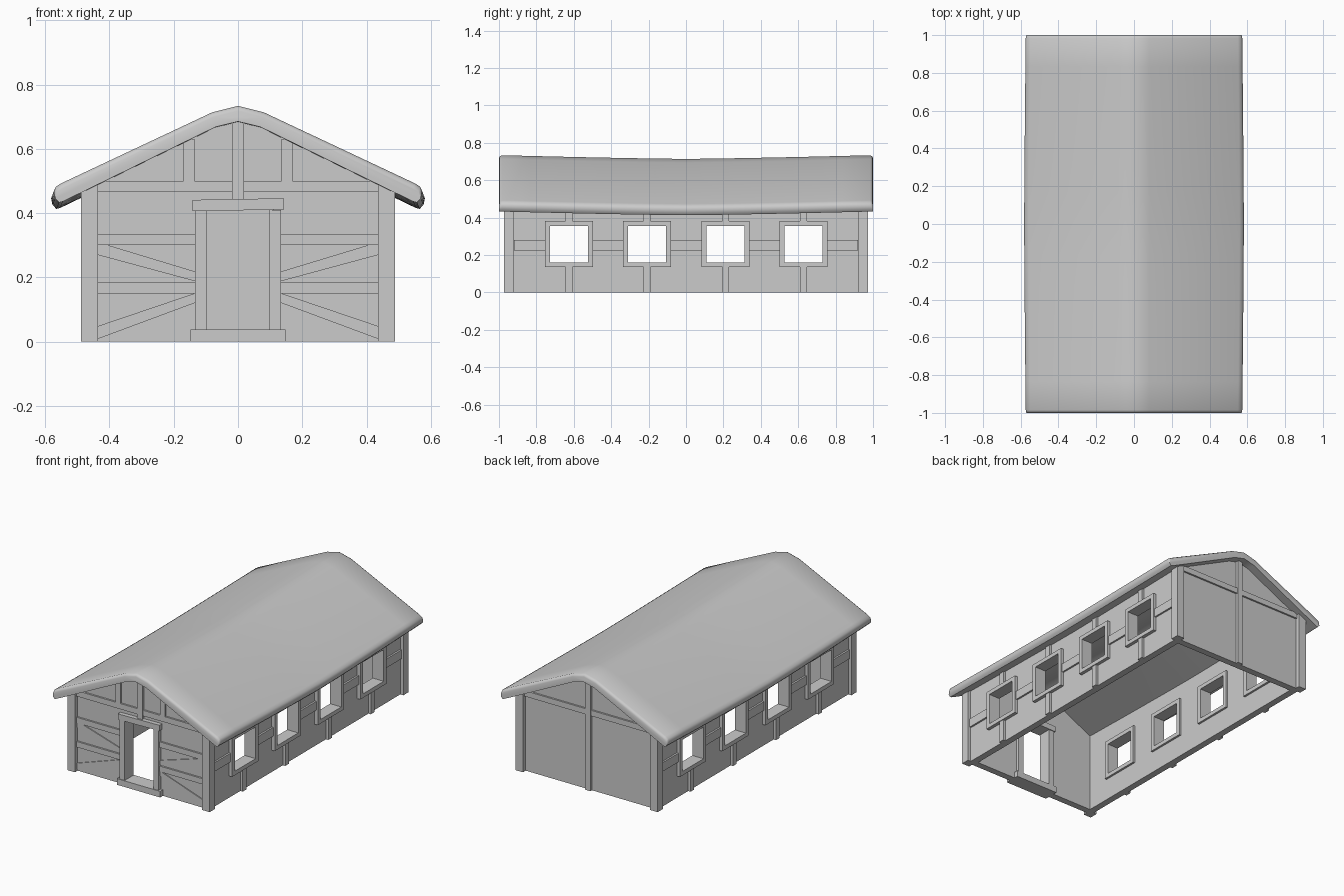
import bpy, bmesh, math

if "Cube" in bpy.data.objects:
    bpy.data.objects.remove(bpy.data.objects["Cube"], do_unlink=True)

GREY = (0.6, 0.6, 0.6, 1)
mat = bpy.data.materials.new("plain grey")
mat.use_nodes = True
mat.diffuse_color = GREY
mat.node_tree.nodes["Principled BSDF"].inputs["Base Color"].default_value = GREY


def finish(name, bm):
    bmesh.ops.recalc_face_normals(bm, faces=bm.faces)
    me = bpy.data.meshes.new(name)
    bm.to_mesh(me)
    bm.free()
    me.materials.append(mat)
    ob = bpy.data.objects.new(name, me)
    bpy.context.collection.objects.link(ob)
    return ob


def prism(name, outline, y0, y1):
    """Extrude an (x, z) outline from y0 to y1."""
    bm = bmesh.new()
    face = bm.faces.new([bm.verts.new((x, y0, z)) for x, z in outline])
    ext = bmesh.ops.extrude_face_region(bm, geom=[face])
    verts = [v for v in ext["geom"] if isinstance(v, bmesh.types.BMVert)]
    bmesh.ops.translate(bm, vec=(0, y1 - y0, 0), verts=verts)
    return finish(name, bm)


def box(name, x0, x1, y0, y1, z0, z1):
    return prism(name, [(x0, z0), (x1, z0), (x1, z1), (x0, z1)], y0, y1)


def apply_modifiers(ob):
    bpy.context.view_layer.update()
    me = bpy.data.meshes.new_from_object(ob.evaluated_get(bpy.context.evaluated_depsgraph_get()))
    ob.modifiers.clear()
    ob.data = me


WALL_X, WALL_Y, THICK = 0.467, 0.947, 0.042
PROUD_X, PROUD_Y = 0.488, 0.974      # outer faces of posts and frames
BEAM_X, BEAM_Y = 0.478, 0.958        # outer faces of thin timbers
WINDOWS = (-0.626, -0.209, 0.212, 0.628)

# Roof: gabled slab with a soft ridge, sagging to the middle, top edges rounded at the ends
top = [(0, 0.734), (0.08, 0.714), (0.55, 0.493), (0.567, 0.482), (0.573, 0.466)]
under = [(0.569, 0.446), (0.557, 0.433), (0.545, 0.436), (0.07, 0.668), (0, 0.685)]


def roof_ring(drop):
    half = [(x * (1 - drop / 2), z - drop) for x, z in top] + under
    return half + [(-x, z) for x, z in half[-2:0:-1]]


n = len(roof_ring(0))
ends = [(-1, 0.016), (-0.996, 0.006), (-0.985, 0)]
stations = ends + [(i / 6, 0) for i in range(-5, 6)] + [(-y, d) for y, d in ends[::-1]]
bm = bmesh.new()
rows = []
for y, drop in stations:
    sag = 1 - abs(y) ** 1.3
    rows.append([bm.verts.new((x * (1 + 0.015 * sag), y, z - 0.02 * sag)) for x, z in roof_ring(drop)])
for a, b in zip(rows, rows[1:]):
    for j in range(n):
        bm.faces.new((a[j], a[(j + 1) % n], b[(j + 1) % n], b[j]))
bm.faces.new(rows[0])
bm.faces.new(rows[-1])
roof = finish("roof", bm)
bpy.ops.object.select_all(action="DESELECT")
roof.select_set(True)
bpy.context.view_layer.objects.active = roof
bpy.ops.object.shade_smooth_by_angle(angle=math.radians(60))


# Walls: hollow shell with door and window openings
def gable(w, lift, base):
    eave = 0.705 - w * 0.485 + lift
    return [(-w, base), (w, base), (w, eave), (0.07, 0.68 + lift), (0, 0.697 + lift),
            (-0.07, 0.68 + lift), (-w, eave)]


walls = prism("walls", gable(WALL_X, 0, 0), -WALL_Y, WALL_Y)
inner_x, inner_y = WALL_X - THICK, WALL_Y - THICK
cutters = [prism("room_cutter", gable(inner_x, 0.1, -0.1), -inner_y, inner_y),
           box("door_cutter", -0.11, 0.11, -1.1, -0.8, -0.05, 0.42)]
for y in WINDOWS:
    cutters.append(box("window_cutter", -1, 1, y - 0.11, y + 0.11, 0.15, 0.37))
for c in cutters:
    m = walls.modifiers.new("opening", "BOOLEAN")
    m.object, m.operation, m.solver = c, "DIFFERENCE", "EXACT"
apply_modifiers(walls)
for c in cutters:
    bpy.data.objects.remove(c, do_unlink=True)

for s, side in ((1, "left"), (-1, "right")):
    def sbox(name, x0, x1, *rest):
        return box(f"{side}_{name}", *sorted((s * x0, s * x1)), *rest)

    # Corner posts
    for y0, end in ((-PROUD_Y, "front"), (PROUD_Y - 0.052, "back")):
        sbox(f"{end}_corner_post", 0.436, PROUD_X, y0, y0 + 0.052, 0, 0.49)

    # Window frames with the studs above and below them
    for y in WINDOWS:
        fx = (0.412, PROUD_X)
        sbox("window_frame_bottom", *fx, y - 0.128, y + 0.128, 0.135, 0.16)
        sbox("window_frame_top", *fx, y - 0.128, y + 0.128, 0.356, 0.381)
        for y0 in (y - 0.128, y + 0.102):
            sbox("window_frame_side", *fx, y0, y0 + 0.026, 0.16, 0.356)
        sbox("lower_stud", 0.44, BEAM_X + 0.005, y - 0.018, y + 0.018, 0, 0.135)
        sbox("upper_stud", 0.44, BEAM_X + 0.005, y - 0.018, y + 0.018, 0.381, 0.48)

    # Side rails between the windows
    stops = [-0.92] + [v for y in WINDOWS for v in (y - 0.128, y + 0.128)] + [0.92]
    for y0, y1 in zip(stops[::2], stops[1::2]):
        sbox("side_rail", 0.44, BEAM_X, y0, y1, 0.225, 0.28)

    # Front rails, braces, gable stud and door jamb
    for z in (0.15, 0.3):
        sbox("front_rail", 0.13, 0.44, -BEAM_Y, -0.93, z, z + 0.035)
    for zi, zo in ((0.187, 0.27), (0.122, 0.008)):
        prism(f"{side}_front_brace",
              [(s * 0.13, zi), (s * 0.437, zo), (s * 0.437, zo + 0.04), (s * 0.13, zi + 0.03)],
              -BEAM_Y + 0.005, -0.93)
    sbox("gable_stud", 0.135, 0.17, -BEAM_Y, -0.93, 0.5, 0.63)
    sbox("door_jamb", 0.098, 0.134, -PROUD_Y + 0.005, -0.885, 0.035, 0.41)

# Door sill and lintel
box("door_sill", -0.148, 0.148, -PROUD_Y, -0.88, 0, 0.038)
lintel = [(-0.142, 0.406), (0.143, 0.411), (0.143, 0.446), (-0.142, 0.441)]
prism("door_lintel", lintel, -PROUD_Y, -0.88)

# Tie beams and centre studs of both gable ends
for y0, end, base in ((-BEAM_Y, "front", 0.44), (0.93, "back", 0)):
    y1 = y0 + 0.028
    box(f"{end}_tie_beam", -0.44, 0.44, y0, y1, 0.465, 0.5)
    box(f"{end}_centre_stud", -0.018, 0.018, y0 - 0.005, y1 + 0.005, base, 0.7)
